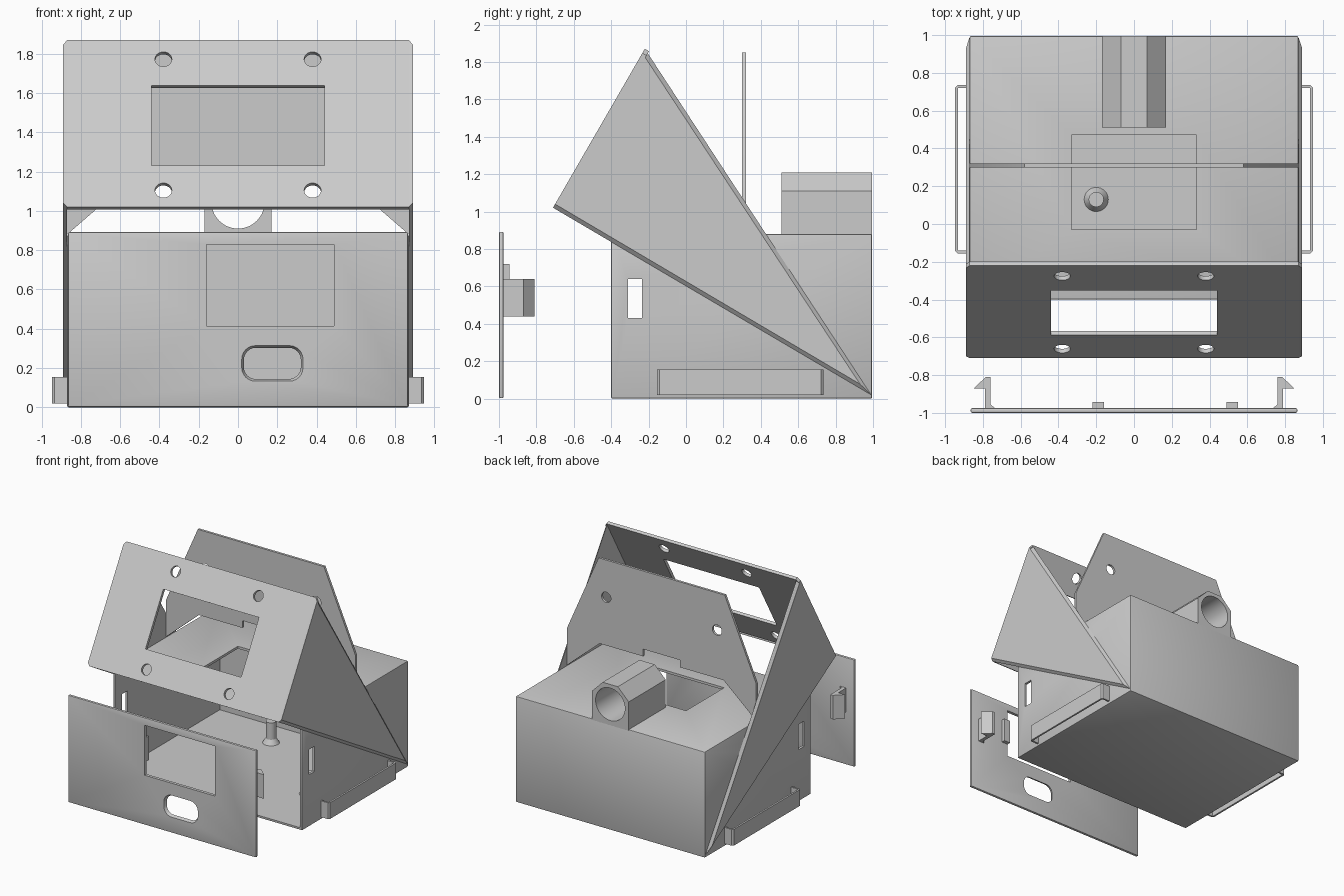
import bpy, bmesh, math
from mathutils import Vector

old = bpy.data.objects.get("Cube")
if old:
    bpy.data.objects.remove(old, do_unlink=True)

GREY = (0.6, 0.6, 0.6, 1)
grey = bpy.data.materials.new("light_grey_plastic")
grey.use_nodes = True
grey.diffuse_color = GREY
grey.node_tree.nodes["Principled BSDF"].inputs["Base Color"].default_value = GREY


def to_object(name, bm):
    bmesh.ops.recalc_face_normals(bm, faces=bm.faces)
    mesh = bpy.data.meshes.new(name)
    bm.to_mesh(mesh)
    bm.free()
    mesh.materials.append(grey)
    obj = bpy.data.objects.new(name, mesh)
    bpy.context.scene.collection.objects.link(obj)
    return obj


def prism(name, axis, start, end, near, far=None):
    """Loft a profile along an axis; the profile holds the other two coordinates in order."""
    place = {"x": lambda d, p: (d, p[0], p[1]),
             "y": lambda d, p: (p[0], d, p[1]),
             "z": lambda d, p: (p[0], p[1], d)}[axis]
    bm = bmesh.new()
    a = [bm.verts.new(place(start, p)) for p in near]
    b = [bm.verts.new(place(end, p)) for p in (far or near)]
    bm.faces.new(a)
    bm.faces.new(b)
    for i in range(len(a)):
        j = (i + 1) % len(a)
        bm.faces.new((a[i], a[j], b[j], b[i]))
    return to_object(name, bm)


def rect(u0, u1, v0, v1):
    return [(u0, v0), (u1, v0), (u1, v1), (u0, v1)]


def circle(u, v, r, n=32):
    return [(u + r * math.cos(math.tau * i / n), v + r * math.sin(math.tau * i / n))
            for i in range(n)]


def rounded(u0, u1, v0, v1, r, n=6):
    pts = []
    for k, (u, v) in enumerate(rect(u0 + r, u1 - r, v0 + r, v1 - r)):
        for i in range(n + 1):
            t = math.pi + (k + i / n) * math.pi / 2
            pts.append((u + r * math.cos(t), v + r * math.sin(t)))
    return pts


def mirrored(half):
    """Close a half profile given from bottom to top on the +u side."""
    return half + [(-u, v) for u, v in reversed(half)]


def bake(obj):
    bpy.context.view_layer.update()
    evaluated = obj.evaluated_get(bpy.context.evaluated_depsgraph_get())
    mesh = bpy.data.meshes.new_from_object(evaluated)
    obj.modifiers.clear()
    obj.data = mesh


def bevel(obj, width, segments=2):
    mod = obj.modifiers.new("Bevel", "BEVEL")
    mod.width, mod.segments = width, segments
    bake(obj)


def cut(obj, *cutters):
    for cutter in cutters:
        mod = obj.modifiers.new("Cut", "BOOLEAN")
        mod.operation, mod.solver, mod.object = "DIFFERENCE", "EXACT", cutter
        bake(obj)
        bpy.data.objects.remove(cutter, do_unlink=True)


# Main box: open at the front, with a hatch in the top and a latch slot in each side
box = prism("main_box", "y", -0.4, 0.995, rect(-0.87, 0.87, 0, 0.88))
bevel(box, 0.008)
cut(box,
    prism("hollow", "y", -0.5, 0.975, rect(-0.85, 0.85, 0.02, 0.86)),
    prism("hatch", "z", 0.8, 1, rect(-0.33, 0.33, -0.03, 0.47)),
    prism("latch_slots", "x", -1, 1, rect(-0.31, -0.235, 0.43, 0.64)))

# Flared circuit board posts on the floor
for i, (x, y) in enumerate([(-0.2, 0.13), (0.55, 0.13), (-0.2, 0.72), (0.55, 0.72)]):
    prism(f"post_base_{i}", "z", 0.015, 0.06, circle(x, y, 0.067), circle(x, y, 0.04))
    prism(f"post_{i}", "z", 0.06, 0.2, circle(x, y, 0.04))

# Rear tube housing with chamfered top and a through bore
tube = prism("rear_tube", "y", 0.51, 0.995,
             mirrored([(0.17, 0.87), (0.17, 1.11), (0.07, 1.21)]))
cut(tube, prism("bore", "y", 0.4, 1.1, circle(0, 1.045, 0.135, 48)))

# Strap loops along the lower sides
for side, s in (("left", 1), ("right", -1)):
    outer = [(0.865, -0.155), (0.935, -0.155), (0.947, -0.143),
             (0.947, 0.723), (0.935, 0.735), (0.865, 0.735)]
    loop = prism(side + "_strap_loop", "z", 0.02, 0.155, [(s * x, y) for x, y in outer])
    cut(loop, prism("gap", "z", -0.1, 0.3, [(s * x, y) for x, y in
                                         rect(0.86, 0.932, -0.14, 0.72)]))

# Front plate, with a display opening and a flared cable slot
plate = prism("front_plate", "y", -1, -0.975, rect(-0.865, 0.865, 0.002, 0.892))
bevel(plate, 0.008)
cut(plate,
    prism("display_opening", "y", -1.1, -0.9, rect(-0.16, 0.49, 0.415, 0.83)),
    prism("cable_slot", "y", -1.002, -0.97, rounded(0.018, 0.332, 0.132, 0.315, 0.07),
          rounded(0.032, 0.318, 0.146, 0.301, 0.06)))
for i, x in enumerate((-0.22, 0.49)):
    prism(f"display_pad_{i}", "y", -0.98, -0.943, rect(x, x + 0.06, 0.52, 0.72))

# Snap hooks behind the front plate
hook = [(0.73, -0.98), (0.79, -0.98), (0.79, -0.872), (0.85, -0.872),
        (0.785, -0.81), (0.76, -0.81), (0.76, -0.955)]
for side, s in (("left", 1), ("right", -1)):
    prism(side + "_snap_hook", "z", 0.44, 0.64, [(s * x, y) for x, y in hook])

# Hood: sloping display panel and two chamfered triangular sides
low, top, tail = (-0.71, 1.02), (-0.22, 1.87), (0.99, 0.02)
inset = [(-0.70, 1.04), (-0.2335, 1.847), (0.93, 0.078)]
for side, s in (("left", 1), ("right", -1)):
    prism(side + "_hood_side", "x", s * 0.87, s * 0.89, [low, top, tail], inset)

slope = Vector((0, top[0] - low[0], top[1] - low[1]))
length = slope.length
panel = prism("hood_panel", "y", 0, 0.025,
              mirrored([(0.87, 0), (0.89, 0.023), (0.89, length - 0.027), (0.87, length)]))
cut(panel, prism("window", "y", -1, 1, rect(-0.44, 0.44, 0.245, 0.715)))
for u in (-0.38, 0.38):
    for v in (0.098, 0.869):
        cut(panel, prism("screw_hole", "y", -1, 1, circle(u, v, 0.043)))
panel.location = (0, *low)
panel.rotation_euler.x = math.atan2(slope.z, slope.y) - math.pi / 2

# Upright divider: angled shoulders, arched lower edge, notch and two holes
divider = prism("divider_plate", "y", 0.3, 0.32,
                [(0.87, 0.88), (0.87, 1.19), (0.58, 1.85), (-0.58, 1.85),
                 (-0.87, 1.19), (-0.87, 0.88), (-0.57, 1.14), (-0.17, 1.14),
                 (-0.17, 1.2), (0.17, 1.2), (0.17, 1.14), (0.57, 1.14)])
for x in (-0.51, 0.51):
    cut(divider, prism("divider_hole", "y", 0, 1, circle(x, 1.54, 0.043)))

# Smooth the round walls while keeping hard edges
for obj in bpy.context.scene.objects:
    obj.select_set(obj.type == "MESH")
bpy.context.view_layer.objects.active = box
bpy.ops.object.shade_smooth_by_angle(angle=math.radians(25))
